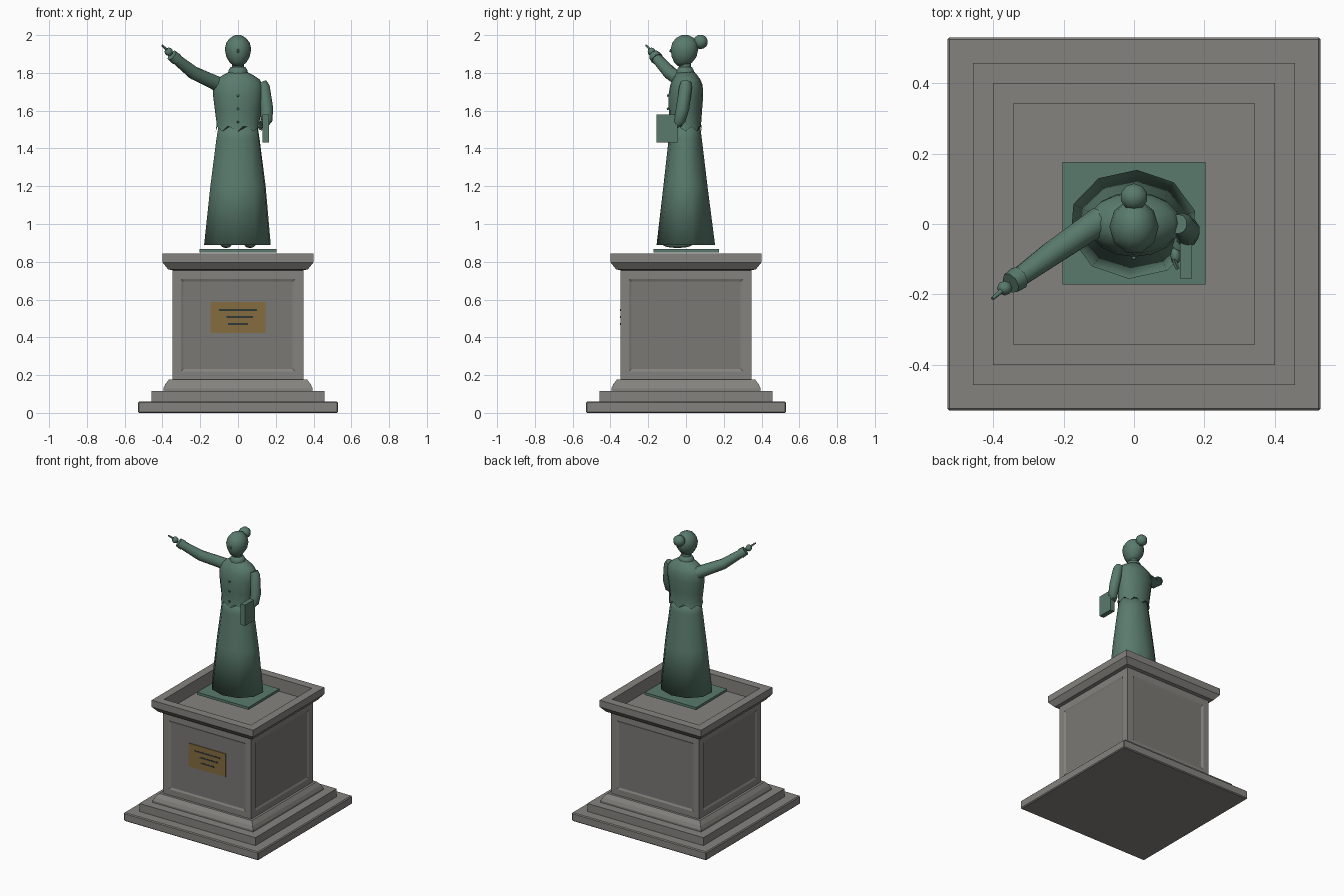
import bpy, bmesh, math
from mathutils import Vector, Matrix

if "Cube" in bpy.data.objects:
    bpy.data.objects.remove(bpy.data.objects["Cube"])


def material(name, rgb):
    m = bpy.data.materials.new(name)
    m.diffuse_color = (*rgb, 1)
    m.use_nodes = True
    m.node_tree.nodes["Principled BSDF"].inputs["Base Color"].default_value = m.diffuse_color
    return m


BRONZE = material("green_bronze", (0.10, 0.195, 0.15))
GOLD = material("plaque_gold", (0.24, 0.15, 0.05))
DARK = material("dark_relief", (0.03, 0.04, 0.04))
STONE = material("stone", (0.235, 0.226, 0.208))
PANEL = material("panel_stone", (0.195, 0.188, 0.175))


def finish(name, bm, mat=STONE, smooth=None):
    bmesh.ops.recalc_face_normals(bm, faces=bm.faces)
    me = bpy.data.meshes.new(name)
    bm.to_mesh(me)
    bm.free()
    ob = bpy.data.objects.new(name, me)
    bpy.context.collection.objects.link(ob)
    me.materials.append(mat)
    if smooth:
        bpy.ops.object.select_all(action='DESELECT')
        ob.select_set(True)
        bpy.context.view_layer.objects.active = ob
        bpy.ops.object.shade_smooth_by_angle(angle=math.radians(smooth))
    return ob


def skin(bm, rings, caps=True, loop=False):
    """Join successive rings of points with quads."""
    vs = [[bm.verts.new(p) for p in r] for r in rings]
    pairs = list(zip(vs, vs[1:])) + ([(vs[-1], vs[0])] if loop else [])
    n = len(vs[0])
    for a, b in pairs:
        for i in range(n):
            j = (i + 1) % n
            bm.faces.new((a[i], a[j], b[j], b[i]))
    if caps and not loop:
        bm.faces.new(vs[0])
        bm.faces.new(vs[-1])


def square_stack(name, profile, loop=False):
    bm = bmesh.new()
    skin(bm, [[(-h, -h, z), (h, -h, z), (h, h, z), (-h, h, z)] for h, z in profile], loop=loop)
    return finish(name, bm)


def loft(name, rows, n, mat=BRONZE, smooth=60, hem=0, turn=0.0):
    """Elliptical rings (z, cx, cy, rx, ry); hem makes the first ring ragged."""
    bm = bmesh.new()
    rings = []
    for k, (z, cx, cy, rx, ry) in enumerate(rows):
        ring = []
        for i in range(n):
            a = 2 * math.pi * i / n + turn
            dz = hem * (i % 2) if k == 0 else 0
            ring.append((cx + rx * math.cos(a), cy + ry * math.sin(a), z + dz))
        rings.append(ring)
    skin(bm, rings)
    return finish(name, bm, mat, smooth)


def tube(name, pts, n=8, mat=BRONZE, smooth=60):
    """Round limb through (x, y, z, radius) points."""
    P = [Vector(p[:3]) for p in pts]
    bm = bmesh.new()
    rings = []
    for i, p in enumerate(P):
        d = (P[min(i + 1, len(P) - 1)] - P[max(i - 1, 0)]).normalized()
        u = d.cross(Vector((0.3, 1, 0.1))).normalized()
        v = d.cross(u)
        rings.append([p + pts[i][3] * (u * math.cos(t) + v * math.sin(t))
                      for t in (2 * math.pi * k / n for k in range(n))])
    skin(bm, rings)
    return finish(name, bm, mat, smooth)


def box(name, c, s, mat=STONE, bevel=0):
    bm = bmesh.new()
    bmesh.ops.create_cube(bm, size=1, matrix=Matrix.Translation(c) @ Matrix.Diagonal((*s, 1)))
    if bevel:
        bmesh.ops.bevel(bm, geom=bm.edges[:], offset=bevel, segments=1, affect='EDGES')
    return finish(name, bm, mat)


def ball(name, c, r, u=10, v=7, mat=BRONZE, smooth=60):
    bm = bmesh.new()
    bmesh.ops.create_uvsphere(bm, u_segments=u, v_segments=v, radius=1,
                              matrix=Matrix.Translation(c) @ Matrix.Diagonal((*r, 1)))
    return finish(name, bm, mat, smooth)


# Pedestal steps and moulding
box("base_slab", (0, 0, 0.03), (1.06, 1.06, 0.06), bevel=0.006)
box("second_step", (0, 0, 0.0885), (0.914, 0.914, 0.057))
square_stack("base_moulding", [(0.395, 0.117), (0.395, 0.13), (0.385, 0.152), (0.365, 0.178)])

# Pedestal body with a shallow, slightly darker panel on each side
bm = bmesh.new()
bmesh.ops.create_cube(bm, size=1, matrix=Matrix.Translation((0, 0, 0.464)) @ Matrix.Diagonal((0.696, 0.696, 0.582, 1)))
sides = [f for f in bm.faces if abs(f.normal.z) < 0.5]
bmesh.ops.inset_individual(bm, faces=sides, thickness=0.065, depth=0)
bmesh.ops.inset_individual(bm, faces=sides, thickness=0.018, depth=-0.006)
for f in sides:
    f.material_index = 1
finish("pedestal_body", bm).data.materials.append(PANEL)

# Cornice ring around the sunken top
square_stack("cornice", [(0.345, 0.755), (0.37, 0.76), (0.40, 0.797), (0.40, 0.845),
                         (0.342, 0.845), (0.342, 0.755)], loop=True)

# Plaque with abstract relief bars, sitting inside the front panel
box("plaque", (0, -0.342, 0.505), (0.29, 0.0105, 0.165), GOLD)
for i, (x, z, w) in enumerate([(0, 0.545, 0.2), (0.01, 0.508, 0.14), (0, 0.47, 0.105)]):
    box(f"plaque_bar_{i}", (x, -0.347, z), (w, 0.003, 0.01), DARK)

# Statue plate and shoes
box("statue_plate", (0, 0.002, 0.859), (0.405, 0.347, 0.018), BRONZE)
for s, side in ((-1, "left"), (1, "right")):
    ball(f"{side}_shoe", (s * 0.063, -0.045, 0.893), (0.032, 0.08, 0.02))

# Skirt, shaded softly round into its underside
loft("skirt", [(0.89, -0.003, -0.001, 0.182, 0.155), (1.2, 0, -0.003, 0.151, 0.117),
               (1.45, 0, -0.004, 0.118, 0.088), (1.53, 0, -0.004, 0.105, 0.078)],
     10, smooth=170, turn=0.25)

# Jacket with ragged hem
loft("jacket", [(1.49, 0, -0.003, 0.118, 0.088), (1.53, 0, -0.003, 0.113, 0.083),
                (1.6, 0, -0.003, 0.122, 0.088), (1.68, 0, -0.001, 0.132, 0.092),
                (1.735, 0, 0.002, 0.132, 0.086), (1.765, 0, 0.002, 0.115, 0.074),
                (1.79, 0, 0.0, 0.078, 0.058), (1.805, 0, 0.0, 0.045, 0.045)],
     16, hem=0.025)
for i, z in enumerate((1.54, 1.61, 1.68)):
    ball(f"button_{i}", (0, -0.096, z), (0.007, 0.006, 0.007), 6, 4)

# Neck, collar, head and hair bun
loft("collar", [(1.795, 0, -0.003, 0.053, 0.05), (1.815, 0, -0.004, 0.05, 0.047),
                (1.83, 0, -0.004, 0.04, 0.038)], 10)
loft("neck", [(1.81, 0, -0.004, 0.033, 0.032), (1.87, 0, -0.006, 0.03, 0.032)], 8)
loft("head", [(1.837, 0, -0.018, 0.022, 0.028), (1.855, 0, -0.015, 0.044, 0.05),
              (1.885, 0, -0.01, 0.062, 0.069), (1.925, 0, -0.008, 0.07, 0.077),
              (1.96, 0, -0.006, 0.062, 0.07), (1.985, 0, -0.005, 0.042, 0.049),
              (2.0, 0, -0.005, 0.015, 0.018)], 10)
tube("nose", [(0, -0.078, 1.925, 0.005), (0, -0.083, 1.91, 0.007)], 5)
ball("hair_bun", (0, 0.077, 1.964), (0.04, 0.039, 0.038))

# Raised arm with cuff, fist and pointing finger
tube("raised_arm", [(-0.095, 0.01, 1.735, 0.042), (-0.14, -0.02, 1.757, 0.039),
                    (-0.235, -0.085, 1.8, 0.036), (-0.335, -0.158, 1.88, 0.028)], 10)
tube("raised_cuff", [(-0.326, -0.152, 1.873, 0.034), (-0.35, -0.168, 1.894, 0.031)])
ball("raised_hand", (-0.367, -0.182, 1.912), (0.022, 0.021, 0.022), 8, 6)
tube("pointing_finger", [(-0.37, -0.184, 1.918, 0.008), (-0.402, -0.212, 1.946, 0.005)], 6)

# Lowered arm with cuff, hand and fingers round the book
tube("lowered_arm", [(0.125, 0.0, 1.75, 0.028), (0.136, -0.002, 1.725, 0.034),
                     (0.153, -0.018, 1.61, 0.035), (0.151, -0.034, 1.55, 0.032),
                     (0.139, -0.05, 1.527, 0.022)], 10)
tube("lowered_cuff", [(0.143, -0.035, 1.538, 0.026), (0.128, -0.068, 1.524, 0.022)])
ball("lowered_hand", (0.118, -0.09, 1.52), (0.015, 0.026, 0.018), 8, 6)
for i in range(3):
    tube(f"finger_{i}", [(0.113, -0.1, 1.532 - i * 0.013, 0.007),
                         (0.124, -0.128, 1.527 - i * 0.013, 0.006)], 5)
box("book", (0.147, -0.1, 1.505), (0.034, 0.11, 0.148), BRONZE)
